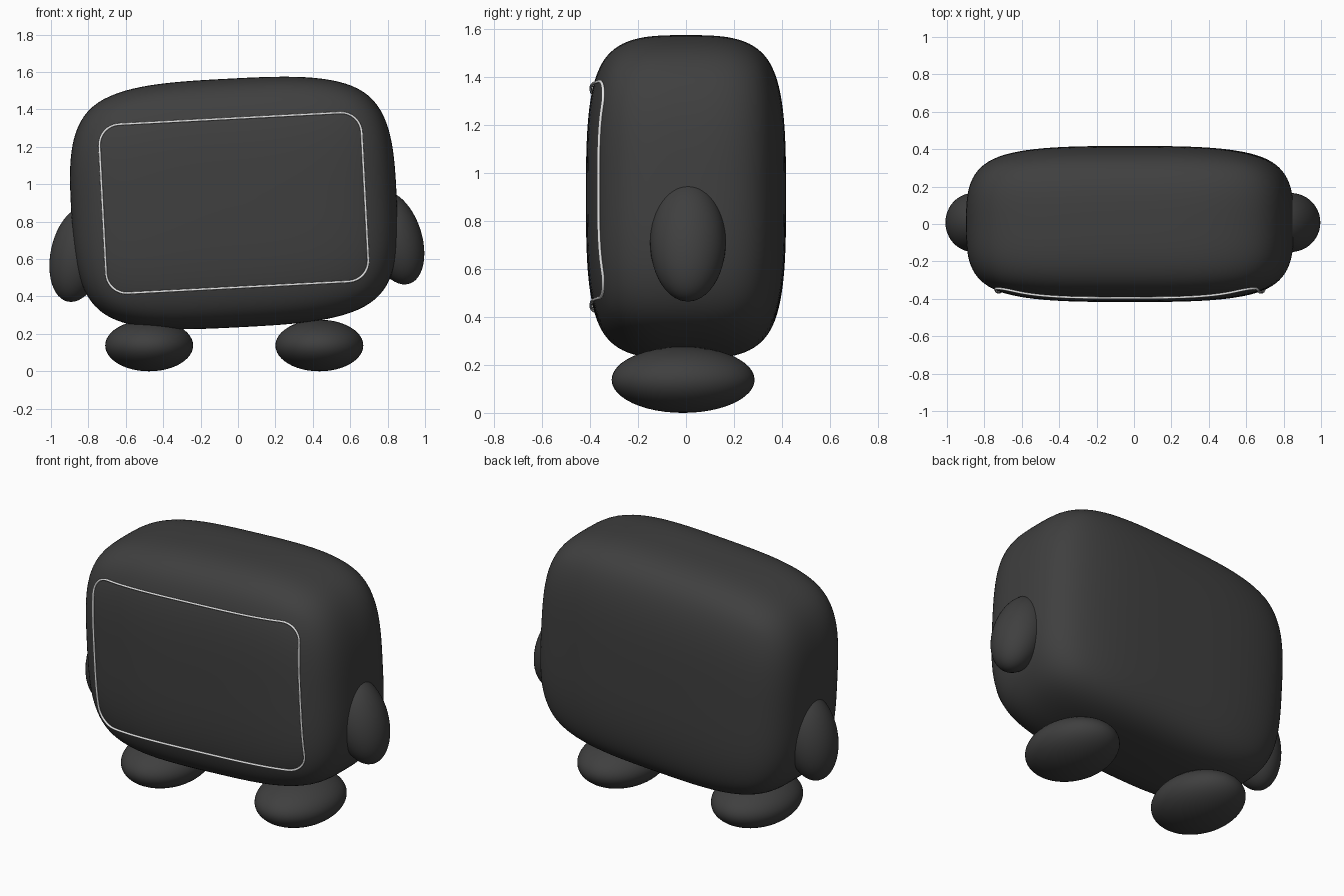
import bpy, bmesh, math
from mathutils import Matrix, Vector
from mathutils.bvhtree import BVHTree

cube = bpy.data.objects.get("Cube")
if cube:
    bpy.data.objects.remove(cube, do_unlink=True)


def material(name, value):
    mat = bpy.data.materials.new(name)
    mat.use_nodes = True
    colour = (value, value, value, 1)
    mat.diffuse_color = colour
    mat.node_tree.nodes["Principled BSDF"].inputs["Base Color"].default_value = colour
    return mat


charcoal = material("charcoal", 0.05)
white = material("white", 0.8)

# Frame of the slightly tilted body
CENTRE = Vector((-0.022, 0, 0.9))
TILT = Matrix.Translation(CENTRE) @ Matrix.Rotation(math.radians(-3), 4, 'Y')


def add_object(name, data, matrix, mat):
    obj = bpy.data.objects.new(name, data)
    bpy.context.collection.objects.link(obj)
    obj.matrix_world = matrix
    data.materials.append(mat)
    return obj


def mesh_from(bm, name):
    for face in bm.faces:
        face.smooth = True
    mesh = bpy.data.meshes.new(name)
    bm.to_mesh(mesh)
    bm.free()
    return mesh


def ellipsoid(name, radii, matrix):
    bm = bmesh.new()
    bmesh.ops.create_uvsphere(bm, u_segments=48, v_segments=24, radius=1)
    bmesh.ops.scale(bm, vec=radii, verts=bm.verts)
    return add_object(name, mesh_from(bm, name), matrix, charcoal)


# Soft box body
bm = bmesh.new()
bmesh.ops.create_cube(bm, size=2)
bmesh.ops.subdivide_edges(bm, edges=bm.edges[:], cuts=1, use_grid_fill=True)
bmesh.ops.scale(bm, vec=(0.871, 0.417, 0.665), verts=bm.verts)
body = add_object("body", mesh_from(bm, "body"), TILT, charcoal)
subsurf = body.modifiers.new("rounding", 'SUBSURF')
subsurf.levels = subsurf.render_levels = 4

# Arms and feet
for side, label in ((1, "left"), (-1, "right")):
    arm = (TILT @ Matrix.Translation((side * 0.848, 0.008, -0.23))
           @ Matrix.Rotation(math.radians(-15 * side), 4, 'Y'))
    ellipsoid(label + "_arm", (0.145, 0.158, 0.259), arm)
    foot = Matrix.Translation((-0.02 + side * 0.455, -0.012, 0.138))
    ellipsoid(label + "_foot", (0.235, 0.298, 0.138), foot)

# Rounded rectangle outline laid on the front of the body
bpy.context.view_layer.update()
surface = BVHTree.FromObject(body, bpy.context.evaluated_depsgraph_get())
half_w, half_h, radius = 0.702, 0.452, 0.11
corners = []
for i, (sx, sz) in enumerate(((1, 1), (-1, 1), (-1, -1), (1, -1))):
    for step in range(9):
        a = math.radians(90 * i + 90 * step / 8)
        corners.append(Vector((sx * (half_w - radius) + radius * math.cos(a), 0,
                               sz * (half_h - radius) + radius * math.sin(a))))
path = []
for p, q in zip(corners, corners[1:] + corners[:1]):
    steps = max(1, round((q - p).length / 0.04))
    path += [p.lerp(q, k / steps) for k in range(steps)]

curve = bpy.data.curves.new("screen_outline", 'CURVE')
curve.dimensions = '3D'
curve.bevel_depth = 0.0065
curve.bevel_resolution = 3
spline = curve.splines.new('POLY')
spline.points.add(len(path) - 1)
spline.use_cyclic_u = True
for point, p in zip(spline.points, path):
    hit = surface.ray_cast(Vector((p.x, -1, p.z)), Vector((0, 1, 0)))[0]
    point.co = (p.x, hit.y - 0.008, p.z, 1)
add_object("screen_outline", curve, TILT, white)
